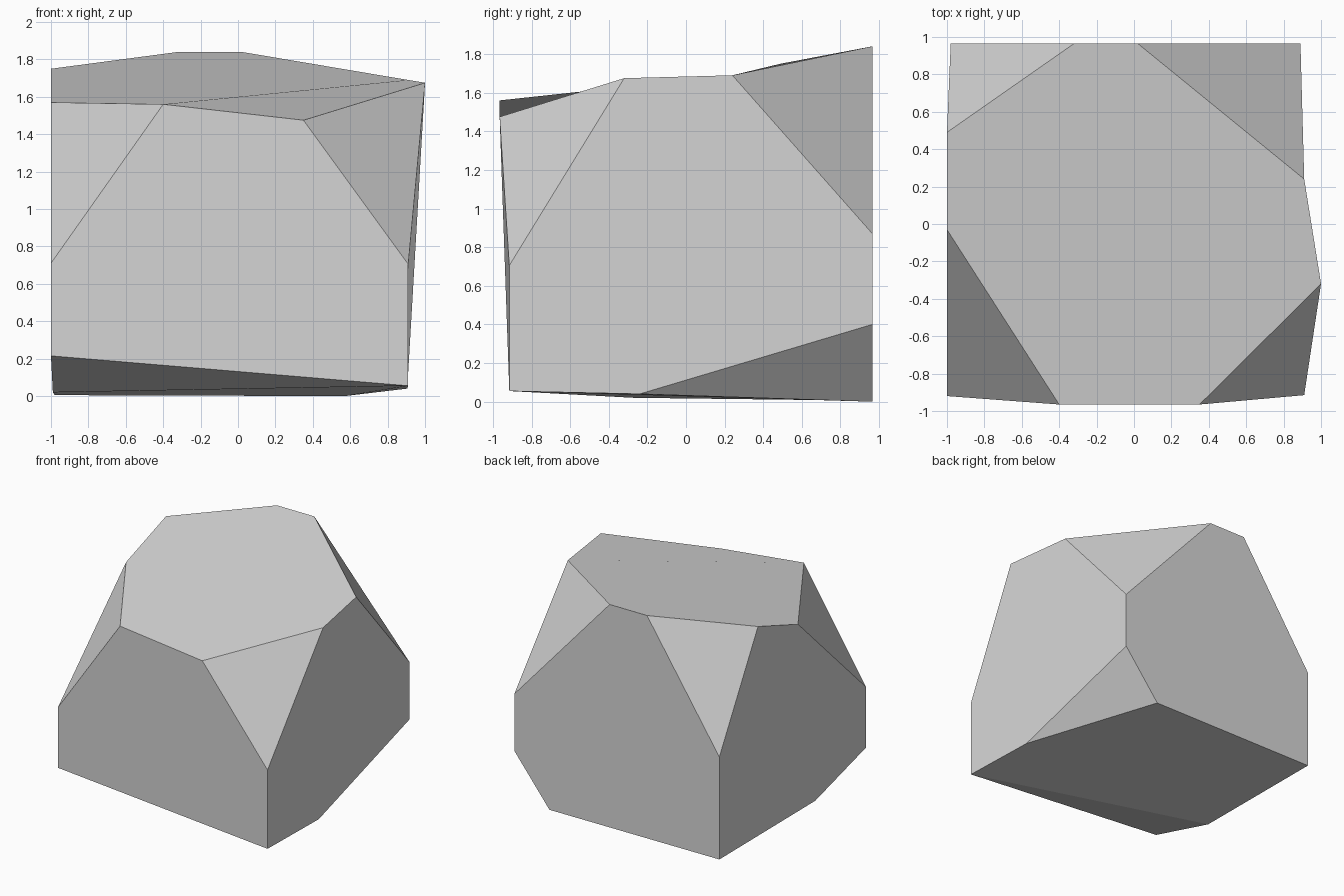
import bpy
from mathutils import Vector
from mathutils.geometry import normal

default_cube = bpy.data.objects.get("Cube")
if default_cube:
    bpy.data.objects.remove(default_cube, do_unlink=True)


def make_material(name, color):
    material = bpy.data.materials.new(name)
    material.use_nodes = True
    material.diffuse_color = color
    shader = material.node_tree.nodes["Principled BSDF"]
    shader.inputs["Base Color"].default_value = color
    return material


def faceted_object(name, corners, facets, material):
    """Fan each facet from its first corner and shade it as one flat plane."""
    letters = list(corners)
    triangles, corner_normals = [], []
    for facet in facets:
        facing = normal([Vector(corners[letter]) for letter in facet])
        first, *rest = [letters.index(letter) for letter in facet]
        for second, third in zip(rest, rest[1:]):
            triangles.append((first, second, third))
            corner_normals += [facing] * 3
    mesh = bpy.data.meshes.new(name)
    mesh.from_pydata(list(corners.values()), [], triangles, shade_flat=False)
    mesh.normals_split_custom_set(corner_normals)
    mesh.materials.append(material)
    rock = bpy.data.objects.new(name, mesh)
    bpy.context.collection.objects.link(rock)
    return rock


# Rim of the sloping top, running round from the front edge
corners = dict(zip("BCHIJKLG", [
    (-.4, -.965, 1.56), (.35, -.965, 1.475), (1, -.32, 1.675),
    (.91, .24, 1.69), (.02, .965, 1.84), (-.32, .965, 1.84),
    (-1, .49, 1.75), (-1, -.03, 1.57)]))

# Upright corner edges: lower and upper letter, x, y, lower z, upper z
for low, high, x, y, low_z, high_z in [
        ("F", "A", -1, -.92, .215, .71), ("E", "D", .91, -.915, .055, .705),
        ("O", "M", .89, .965, .4, .87), ("P", "N", -.98, .965, .005, .85)]:
    corners[low] = (x, y, low_z)
    corners[high] = (x, y, high_z)

# Underside corners left by the chipped lower edges
corners.update(R=(.905, -.24, .04), Q=(.57, .965, 0), S=(-.99, -.27, .02))

facets = [
    "IJKLGBCH",                    # top
    "EDCBAF", "OQPNKJM",           # front and back
    "ROMIHDE", "PSFAGLN",          # left and right
    "ESPQR",                       # underside
    "ABG", "CDH", "IMJ", "KNL",    # chipped upper corners
    "ORQ", "FSE",                  # chipped lower edges
]

stone_grey = make_material("stone_grey", (.68, .68, .68, 1))
faceted_object("faceted_rock", corners, facets, stone_grey)
